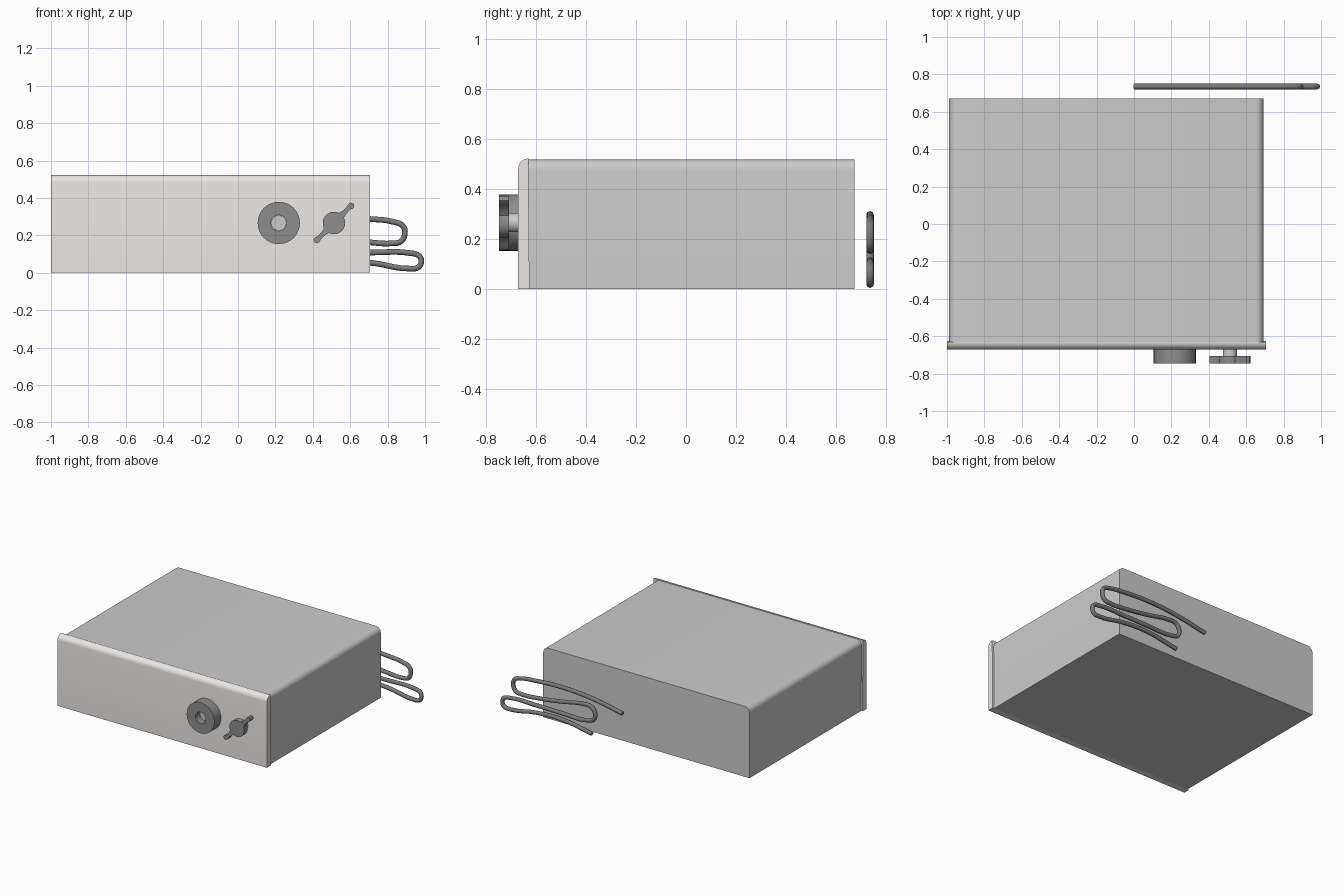
import bpy, bmesh
from math import cos, sin, pi, radians
from mathutils import Vector

if "Cube" in bpy.data.objects:
    bpy.data.objects.remove(bpy.data.objects["Cube"])


def material(name, rgb):
    m = bpy.data.materials.new(name)
    m.diffuse_color = (*rgb, 1)
    m.use_nodes = True
    m.node_tree.nodes["Principled BSDF"].inputs["Base Color"].default_value = m.diffuse_color
    return m


cream = material("cream", (0.82, 0.79, 0.77))
dark = material("dark_grey", (0.27, 0.27, 0.27))
pipe_grey = material("pipe_grey", (0.2, 0.2, 0.2))


def finish(name, bm, mat=None, smooth=True):
    bmesh.ops.recalc_face_normals(bm, faces=bm.faces)
    me = bpy.data.meshes.new(name)
    bm.to_mesh(me)
    bm.free()
    ob = bpy.data.objects.new(name, me)
    bpy.context.collection.objects.link(ob)
    if mat:
        me.materials.append(mat)
    if smooth:
        bpy.ops.object.select_all(action='DESELECT')
        bpy.context.view_layer.objects.active = ob
        ob.select_set(True)
        bpy.ops.object.shade_smooth_by_angle(angle=radians(35))
    return ob


def extrude(name, pts, offset, mat=None):
    """Close a planar outline and extrude it by offset."""
    bm = bmesh.new()
    face = bm.faces.new([bm.verts.new(p) for p in pts])
    out = bmesh.ops.extrude_face_region(bm, geom=[face], use_keep_orig=True)
    verts = [g for g in out["geom"] if isinstance(g, bmesh.types.BMVert)]
    bmesh.ops.translate(bm, verts=verts, vec=offset)
    return finish(name, bm, mat)


def arc(cx, cy, r, a0, a1, n):
    return [(cx + r * cos(radians(a0 + (a1 - a0) * i / n)),
             cy + r * sin(radians(a0 + (a1 - a0) * i / n))) for i in range(n + 1)]


def shaft(name, x, z, r, y0, y1):
    ring = arc(x, z, r, 0, 345, 23)
    extrude(name, [(px, y0, pz) for px, pz in ring], (0, y1 - y0, 0))


# Casing with rounded long top edges
R = 0.04
outline = [(-0.988, 0), (0.692, 0)]
outline += arc(0.692 - R, 0.518 - R, R, 0, 90, 6)
outline += arc(-0.988 + R, 0.518 - R, R, 90, 180, 6)
extrude("casing", [(x, -0.63, z) for x, z in outline], (0, 1.302, 0))

# Front panel with rounded top front edge
outline = [(-0.67, 0), (-0.625, 0), (-0.63, 0.522)]
outline += arc(-0.63, 0.482, 0.04, 90, 180, 6)
extrude("front_panel", [(-1.0, y, z) for y, z in outline], (1.705, 0, 0), cream)

# Round knob: a rectangle spun about its axis, leaving a hole
KX, KZ = 0.218, 0.266
bm = bmesh.new()
vs = [bm.verts.new((KX + r, y, KZ)) for r, y in
      ((0.042, -0.668), (0.113, -0.668), (0.113, -0.747), (0.042, -0.747))]
es = [bm.edges.new((vs[i], vs[(i + 1) % 4])) for i in range(4)]
bmesh.ops.spin(bm, geom=vs + es, cent=(KX, 0, KZ), axis=(0, 1, 0),
               angle=2 * pi, steps=32)
bmesh.ops.remove_doubles(bm, verts=bm.verts, dist=0.0005)
finish("round_knob", bm, dark)
shaft("round_knob_shaft", KX, KZ, 0.041, -0.665, -0.695)

# Wing knob: hub with two slim wings, turned 45 degrees
WX, WZ = 0.513, 0.266
half = [(0.058, -0.018), (0.08, -0.012), (0.112, -0.011), (0.125, -0.017),
        (0.140, -0.015), (0.147, 0), (0.140, 0.015), (0.125, 0.016),
        (0.105, 0.012), (0.08, 0.013), (0.058, 0.018)] + arc(0, 0, 0.06, 35, 145, 8)
wing = half + [(-u, -v) for u, v in half]
c = cos(pi / 4)
extrude("wing_knob", [(WX + c * (u - v), -0.747, WZ + c * (u + v)) for u, v in wing],
        (0, 0.04, 0), dark)
shaft("wing_knob_shaft", WX, WZ, 0.038, -0.665, -0.71)

# Serpentine pipe behind the casing
path = [(0.0, 0.235), (0.25, 0.28), (0.5, 0.297), (0.71, 0.287), (0.83, 0.272),
        (0.882, 0.25), (0.892, 0.21), (0.872, 0.168), (0.82, 0.157), (0.71, 0.162),
        (0.5, 0.19), (0.31, 0.222), (0.258, 0.218), (0.225, 0.175), (0.235, 0.13),
        (0.29, 0.108), (0.5, 0.106), (0.71, 0.108), (0.92, 0.105),
        (0.968, 0.09), (0.98, 0.06), (0.965, 0.03), (0.92, 0.022),
        (0.71, 0.053), (0.5, 0.06), (0.25, 0.02)]
cu = bpy.data.curves.new("pipe", 'CURVE')
cu.dimensions = '3D'
cu.bevel_depth = 0.015
cu.bevel_resolution = 2
cu.resolution_u = 5
cu.use_fill_caps = True
sp = cu.splines.new('BEZIER')
sp.bezier_points.add(len(path) - 1)
for bp, (x, z) in zip(sp.bezier_points, path):
    bp.co = Vector((x, 0.735, z))
    bp.handle_left_type = bp.handle_right_type = 'AUTO'
pipe = bpy.data.objects.new("pipe", cu)
bpy.context.collection.objects.link(pipe)
cu.materials.append(pipe_grey)
bpy.ops.object.select_all(action='DESELECT')
bpy.context.view_layer.objects.active = pipe
pipe.select_set(True)
bpy.ops.object.convert(target='MESH')
bpy.ops.object.shade_smooth_by_angle(angle=radians(50))
